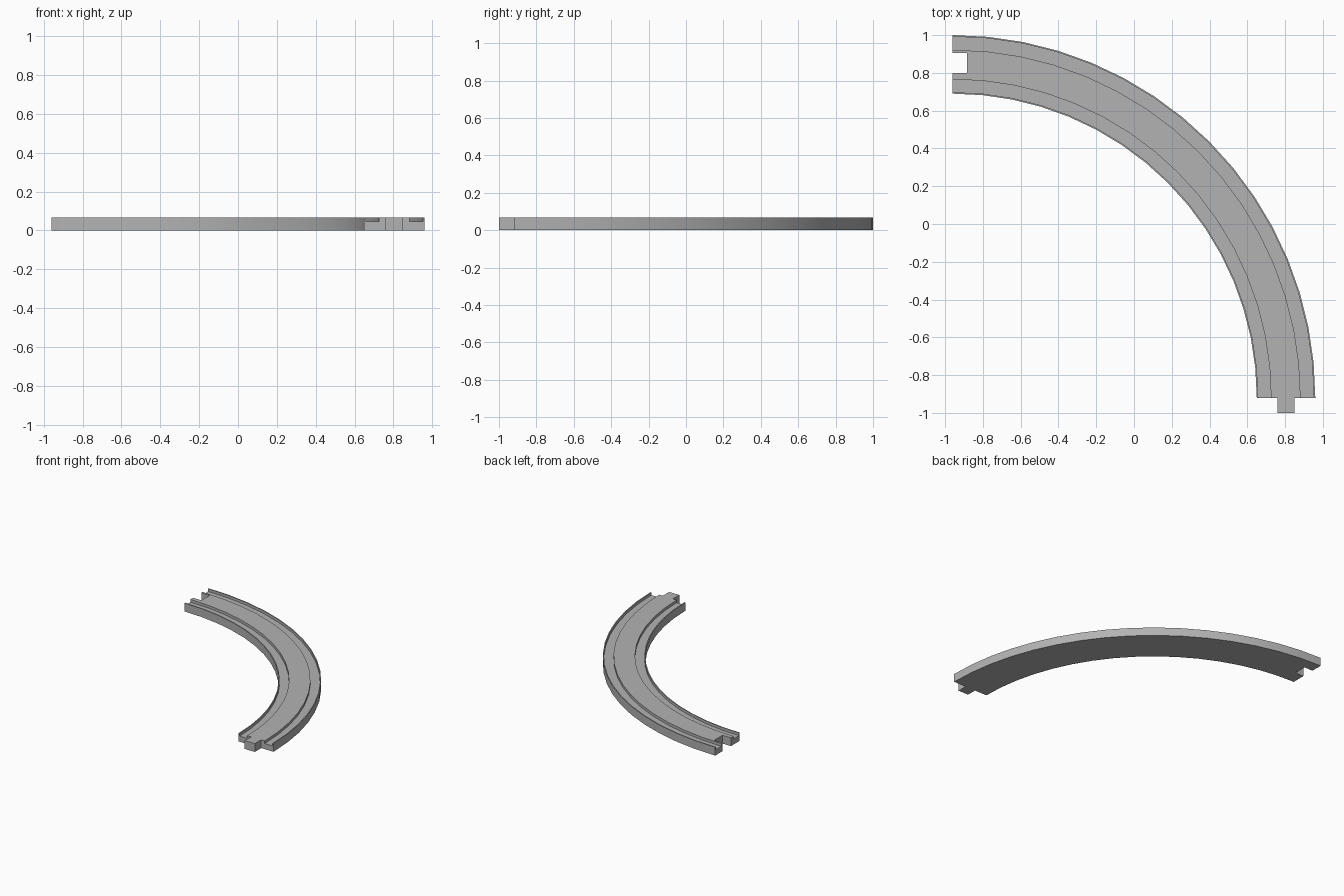
import bpy, bmesh, math

if "Cube" in bpy.data.objects:
    bpy.data.objects.remove(bpy.data.objects["Cube"])

CX, CY = -0.96, -0.92        # centre of the bend
HEIGHT, FLOOR = 0.067, 0.045  # top of the track, floor of the grooves
SEGMENTS = 16

grey = bpy.data.materials.new("grey_plastic")
grey.diffuse_color = (0.45, 0.45, 0.45, 1)
grey.use_nodes = True
grey.node_tree.nodes["Principled BSDF"].inputs["Base Color"].default_value = grey.diffuse_color


def add_object(name, bm):
    bmesh.ops.recalc_face_normals(bm, faces=bm.faces)
    mesh = bpy.data.meshes.new(name)
    bm.to_mesh(mesh)
    bm.free()
    mesh.materials.append(grey)
    obj = bpy.data.objects.new(name, mesh)
    bpy.context.collection.objects.link(obj)
    return obj


def box(name, x0, x1, y0, y1, z0, z1):
    bm = bmesh.new()
    bmesh.ops.create_cube(bm, size=1)
    for v in bm.verts:
        v.co.x = x0 + (v.co.x + 0.5) * (x1 - x0)
        v.co.y = y0 + (v.co.y + 0.5) * (y1 - y0)
        v.co.z = z0 + (v.co.z + 0.5) * (z1 - z0)
    return add_object(name, bm)


# Curved bed: grooved cross-section (radius, height) swept a quarter turn
profile = [(1.61, 0), (1.92, 0), (1.92, HEIGHT), (1.912, HEIGHT),
           (1.912, FLOOR), (1.842, FLOOR), (1.842, HEIGHT),
           (1.686, HEIGHT), (1.686, FLOOR), (1.618, FLOOR),
           (1.618, HEIGHT), (1.61, HEIGHT)]
bm = bmesh.new()
rings = []
for i in range(SEGMENTS + 1):
    a = math.pi / 2 * i / SEGMENTS
    rings.append([bm.verts.new((CX + r * math.cos(a), CY + r * math.sin(a), z))
                  for r, z in profile])
n = len(profile)
for a, b in zip(rings, rings[1:]):
    for j in range(n):
        k = (j + 1) % n
        bm.faces.new((a[j], a[k], b[k], b[j]))
bm.faces.new(rings[0])
bm.faces.new(rings[-1])
track = add_object("track_bed", bm)

# Connector slot cut through the back left end
slot = box("slot_cutter", -1.1, -0.885, 0.80, 0.905, -0.1, 0.2)
slot.hide_render = True
slot.hide_viewport = True
cut = track.modifiers.new("connector_slot", 'BOOLEAN')
cut.operation = 'DIFFERENCE'
cut.solver = 'EXACT'
cut.object = slot

# Connector tab on the front end, slightly seated into the bed
tab = box("connector_tab", 0.76, 0.85, -1.0, CY, 0, HEIGHT)

# Smooth curved walls with sharp corners
bpy.context.view_layer.objects.active = track
track.select_set(True)
bpy.ops.object.modifier_apply(modifier=cut.name)
bpy.data.objects.remove(slot)
bpy.ops.object.shade_smooth_by_angle(angle=math.radians(30))
